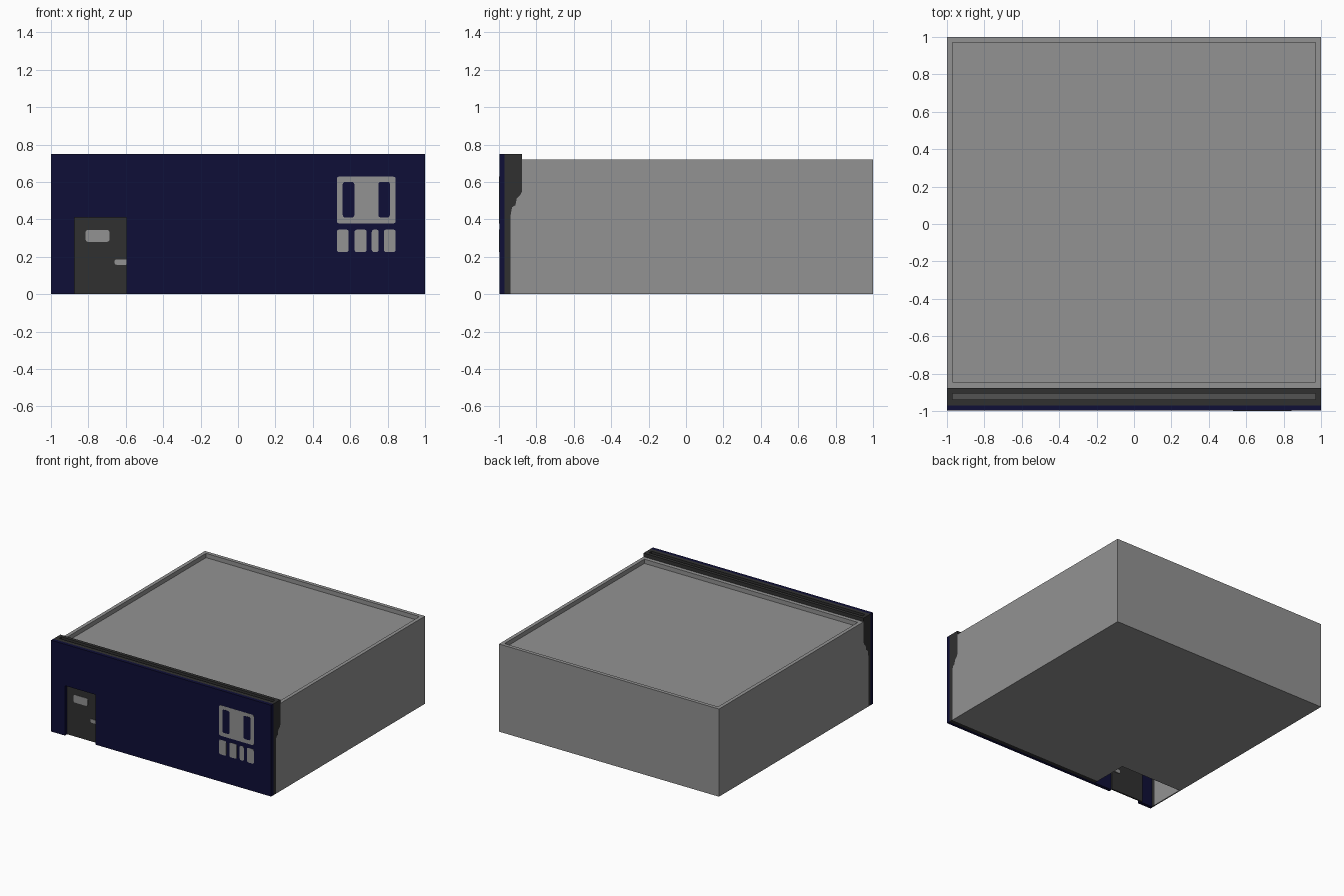
import bpy, bmesh, math
from mathutils import Vector

cube = bpy.data.objects.get("Cube")
if cube:
    bpy.data.objects.remove(cube, do_unlink=True)


def material(name, rgb):
    m = bpy.data.materials.new(name)
    m.use_nodes = True
    m.diffuse_color = (*rgb, 1)
    m.node_tree.nodes["Principled BSDF"].inputs["Base Color"].default_value = (*rgb, 1)
    return m


GREY = material("concrete_grey", (0.29, 0.29, 0.29))
DARK = material("charcoal", (0.03, 0.03, 0.03))
NAVY = material("navy", (0.0045, 0.0045, 0.038))
SLATE = material("slate", (0.085, 0.085, 0.085))


def prism(name, points, offset, mat):
    """Extrude a closed outline of 3D points by an offset vector."""
    bm = bmesh.new()
    base = bm.faces.new([bm.verts.new(p) for p in points])
    ext = bmesh.ops.extrude_face_region(bm, geom=[base], use_keep_orig=True)
    top = [g for g in ext["geom"] if isinstance(g, bmesh.types.BMVert)]
    bmesh.ops.translate(bm, vec=Vector(offset), verts=top)
    bmesh.ops.recalc_face_normals(bm, faces=bm.faces)
    mesh = bpy.data.meshes.new(name)
    bm.to_mesh(mesh)
    bm.free()
    mesh.materials.append(mat)
    ob = bpy.data.objects.new(name, mesh)
    bpy.context.collection.objects.link(ob)
    return ob


def side_profile(name, yz, mat):
    """Profile in the side plane, run across the full width."""
    return prism(name, [(-1, y, z) for y, z in yz], (2, 0, 0), mat)


def box(name, x0, x1, y0, y1, z0, z1, mat):
    pts = [(x0, y0, z0), (x1, y0, z0), (x1, y1, z0), (x0, y1, z0)]
    return prism(name, pts, (0, 0, z1 - z0), mat)


def rounded_plate(name, x0, x1, z0, z1, y0, y1, mat, r=0.012):
    """Upright plate with rounded corners between depths y0 and y1."""
    corners = [(x1 - r, z1 - r), (x0 + r, z1 - r), (x0 + r, z0 + r), (x1 - r, z0 + r)]
    pts = []
    for i, (cx, cz) in enumerate(corners):
        for k in range(4):
            a = math.radians(90 * i + 30 * k)
            pts.append((cx + r * math.cos(a), y0, cz + r * math.sin(a)))
    return prism(name, pts, (0, y1 - y0, 0), mat)


def cut(target, cutter):
    cutter.hide_render = True
    mod = target.modifiers.new("cut", "BOOLEAN")
    mod.operation = "DIFFERENCE"
    mod.solver = "EXACT"
    mod.object = cutter
    bpy.context.view_layer.objects.active = target
    bpy.ops.object.modifier_apply(modifier=mod.name)


# Stepped curve shared by the building block and the facade backing
step = [(-0.938, 0.0), (-0.938, 0.42), (-0.93, 0.465), (-0.912, 0.475),
        (-0.905, 0.51), (-0.885, 0.532), (-0.877, 0.55)]

# Main block and dark facade backing with its raised cap
block = side_profile("main_block",
                     step + [(-0.877, 0.72), (1.0, 0.72), (1.0, 0.0)], GREY)
backing = side_profile("facade_backing",
                       step + [(-0.877, 0.75), (-0.97, 0.75), (-0.97, 0.0)], DARK)

# Roof recess, cap groove and open entrance area
roof_cut = box("roof_cutter", -0.97, 0.97, -0.845, 0.97, 0.685, 0.8, GREY)
groove_cut = box("groove_cutter", -0.97, 0.97, -0.937, -0.905, 0.72, 0.8, DARK)
entry_cut = box("entry_cutter", -0.99, -0.43, -0.98, -0.65, -0.1, 0.42, GREY)
cut(block, roof_cut)
cut(block, entry_cut)
cut(backing, groove_cut)
cut(backing, entry_cut)
for helper in (roof_cut, groove_cut, entry_cut):
    bpy.data.objects.remove(helper, do_unlink=True)
box("groove_strip", -0.97, 0.97, -0.937, -0.905, 0.718, 0.723, SLATE)

# Front facade with the doorway opening
outline = [(-1, 0), (-0.875, 0), (-0.875, 0.41), (-0.595, 0.41),
           (-0.595, 0), (1, 0), (1, 0.75), (-1, 0.75)]
prism("front_facade", [(x, -0.998, z) for x, z in outline], (0, 0.028, 0), NAVY)

# Door, window and handle
box("door", -0.885, -0.585, -0.969, -0.957, 0, 0.418, DARK)
rounded_plate("door_window", -0.815, -0.687, 0.28, 0.343, -0.972, -0.954, GREY)
rounded_plate("door_handle", -0.66, -0.59, 0.157, 0.186, -0.975, -0.95, GREY, 0.01)

# Wall panel with two upright slots
rounded_plate("wall_panel", 0.528, 0.843, 0.378, 0.628, -0.999, -0.995, GREY)
for i, x in enumerate((0.56, 0.75)):
    rounded_plate(f"panel_slot_{i + 1}", x, x + 0.062, 0.41, 0.6, -1.0, -0.996, NAVY)

# Row of small plates beneath
for i, (x0, x1) in enumerate([(0.528, 0.592), (0.623, 0.688), (0.715, 0.752), (0.78, 0.843)]):
    rounded_plate(f"small_plate_{i + 1}", x0, x1, 0.225, 0.345, -0.999, -0.995, GREY)
